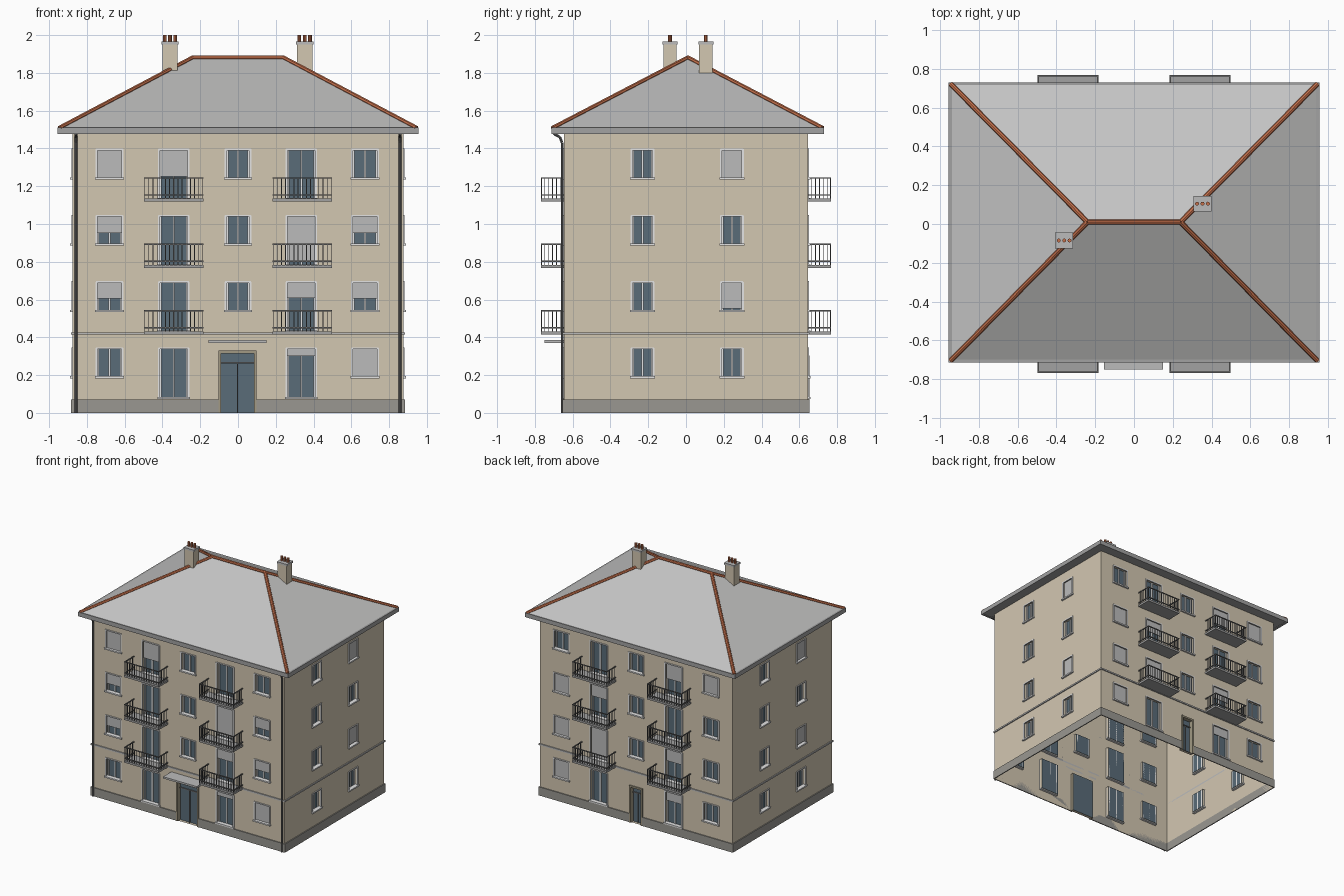
import bpy, bmesh, math
from mathutils import Matrix, Vector

cube = bpy.data.objects.get("Cube")
if cube:
    bpy.data.objects.remove(cube, do_unlink=True)


def material(name, r, g, b):
    m = bpy.data.materials.new(name)
    m.use_nodes = True
    m.diffuse_color = (r, g, b, 1)
    m.node_tree.nodes["Principled BSDF"].inputs["Base Color"].default_value = (r, g, b, 1)
    return m


PLASTER = material("beige plaster", 0.65, 0.57, 0.44)
PLINTH = material("plinth grey", 0.32, 0.31, 0.285)
ROOF = material("roof grey", 0.55, 0.55, 0.545)
CLAY = material("clay orange", 0.55, 0.16, 0.07)
GLASS = material("blue grey glass", 0.10, 0.15, 0.19)
SHUTTER = material("shutter grey", 0.50, 0.50, 0.50)
WHITE = material("frame white", 0.78, 0.78, 0.78)
METAL = material("dark metal", 0.16, 0.16, 0.16)
CONCRETE = material("concrete grey", 0.36, 0.36, 0.36)
DOOR = material("door surround", 0.36, 0.32, 0.23)

HX, HY = 0.875, 0.645       # half size of the walls
FLOOR = 0.351               # storey height
EAVE = 1.48


class Part:
    """A mesh object gathered from boxes, quads and rods."""
    def __init__(self, name, mat, matrix=Matrix()):
        self.name, self.mat, self.matrix, self.bm = name, mat, matrix, bmesh.new()

    def box(self, x0, x1, y0, y1, z0, z1):
        m = Matrix.Translation(((x0 + x1) / 2, (y0 + y1) / 2, (z0 + z1) / 2))
        bmesh.ops.create_cube(self.bm, size=1, matrix=m @ Matrix.Diagonal((x1 - x0, y1 - y0, z1 - z0, 1)))

    def quad(self, *pts):
        self.bm.faces.new([self.bm.verts.new(p) for p in pts])

    def rod(self, a, b, radius, sides=8):
        a, b = Vector(a), Vector(b)
        m = Matrix.Translation((a + b) / 2) @ (b - a).to_track_quat("Z", "Y").to_matrix().to_4x4()
        bmesh.ops.create_cone(self.bm, cap_ends=True, segments=sides, radius1=radius,
                              radius2=radius, depth=(b - a).length, matrix=m)

    def done(self):
        if not self.bm.faces:
            return
        mesh = bpy.data.meshes.new(self.name)
        self.bm.to_mesh(mesh)
        self.bm.free()
        mesh.materials.append(self.mat)
        obj = bpy.data.objects.new(self.name, mesh)
        obj.matrix_world = self.matrix
        bpy.context.collection.objects.link(obj)


def facade(side, angle, half, depth, columns, door=None, balconies=False):
    """One wall facing local -y. Columns: (centre, width, sill, closed part per storey)."""
    turn = Matrix.Rotation(math.radians(angle), 4, "Z")
    names = dict(wall=PLASTER, plinth=PLINTH, belt=SHUTTER, glass=GLASS, shutters=SHUTTER,
                 window_frames=WHITE, door_frame=DOOR, balcony_slabs=CONCRETE, railings=METAL)
    p = {n: Part(side + "_" + n, m, turn) for n, m in names.items()}
    y = -depth

    openings = []
    for u, w, sill, closed in columns:
        for storey, c in enumerate(closed):
            if c is not None:
                z = storey * FLOOR
                openings.append((u - w / 2, u + w / 2, z + sill, z + 0.343, c))
    holes = [o[:4] for o in openings] + ([door] if door else [])

    # wall surface with openings and their reveals
    us = sorted({-half, half, *(h[0] for h in holes), *(h[1] for h in holes)})
    zs = sorted({0, EAVE, *(h[2] for h in holes), *(h[3] for h in holes)})
    for a, b in zip(us, us[1:]):
        for c, d in zip(zs, zs[1:]):
            mu, mz = (a + b) / 2, (c + d) / 2
            if not any(h[0] < mu < h[1] and h[2] < mz < h[3] for h in holes):
                p["wall"].quad((a, y, c), (b, y, c), (b, y, d), (a, y, d))
    r = y + 0.025
    for a, b, c, d in holes:
        ring = [(a, c), (b, c), (b, d), (a, d)]
        for (u0, z0), (u1, z1) in zip(ring, ring[1:] + ring[:1]):
            p["wall"].quad((u0, y, z0), (u0, r, z0), (u1, r, z1), (u1, y, z1))
        p["glass"].quad((a, r, c), (b, r, c), (b, r, d), (a, r, d))

    # window surrounds, sashes, sills and roller shutters
    for a, b, c, d, closed in openings:
        f, t, mid = p["window_frames"], 0.008, (a + b) / 2
        for lo, hi in ((a - 0.003, a + t), (b - t, b + 0.003)):
            f.box(lo, hi, y - 0.006, y + 0.003, c, d)
        f.box(a, b, y - 0.006, y + 0.003, d - 0.006, d + 0.003)
        f.box(a - 0.006, b + 0.006, y - 0.014, y + 0.02, c - 0.007, c + 0.004)
        f.box(mid - 0.005, mid + 0.005, r - 0.008, r, c, d)
        for lo, hi in ((a + t, a + 2 * t), (b - 2 * t, b - t)):
            f.box(lo, hi, r - 0.008, r, c, d)
        if closed:
            p["shutters"].box(a + t, b - t, y + 0.006, y + 0.010, d - closed * (d - c), d - 0.006)

    # entrance frame, leaves and transom
    if door:
        a, b, c, d = door
        f, mid = p["door_frame"], (a + b) / 2
        f.box(a - 0.004, a + 0.01, y - 0.01, r, c, d)
        f.box(b - 0.01, b + 0.004, y - 0.01, r, c, d)
        f.box(a - 0.004, b + 0.004, y - 0.01, r, d - 0.01, d + 0.004)
        p["railings"].box(a + 0.01, b - 0.01, r - 0.008, r, d - 0.063, d - 0.055)
        p["railings"].box(mid - 0.003, mid + 0.003, r - 0.008, r, c, d - 0.06)

    # plinth and belt course
    e = half + 0.008
    for lo, hi in ([(-e, door[0]), (door[1], e)] if door else [(-e, e)]):
        p["plinth"].box(lo, hi, y - 0.008, y, 0, 0.07)
    p["belt"].box(-e, e, y - 0.008, y, 0.414, 0.426)

    # balconies with barred railings
    if balconies:
        for u in (-0.34, 0.34):
            for storey in (1, 2, 3):
                z, w, out = storey * FLOOR + 0.065, 0.157, -0.768
                s = p["railings"]
                p["balcony_slabs"].box(u - w, u + w, out, y, z, z + 0.016)
                for h in (0.032, 0.122):
                    s.box(u - w, u + w, out, out + 0.007, z + h, z + h + 0.007)
                    for x in (u - w, u + w - 0.007):
                        s.box(x, x + 0.007, out, y, z + h, z + h + 0.007)
                n = 14
                for i in range(n + 1):
                    x = u - w + 0.003 + i * (2 * w - 0.006) / n
                    s.box(x - 0.002, x + 0.002, out + 0.001, out + 0.005, z + 0.012, z + 0.125)
                for i in range(1, 6):
                    v = out + i * (y - out) / 6
                    for x in (u - w + 0.003, u + w - 0.003):
                        s.box(x - 0.002, x + 0.002, v - 0.002, v + 0.002, z + 0.012, z + 0.125)
    for part in p.values():
        part.done()


WIN, FRENCH = (0.143, 0.19), (0.16, 0.08)
OPEN = [0, 0, 0, 0]
MIDDLE = (0, 0.135, 0.19, [None, 0, 0, 0])
facade("front", 0, HX, HY, [
    (-0.68, *WIN, [0, 0.57, 0.6, 1]), (-0.34, *FRENCH, [0, 0, 0, 0.55]), MIDDLE,
    (0.335, *FRENCH, [0.16, 0.33, 0.93, 0]), (0.672, *WIN, [0.96, 0.57, 0.6, 0])],
    (-0.1, 0.095, 0, 0.325), True)
facade("back", 180, HX, HY, [
    (-0.68, *WIN, [1, 1, 1, 0]), (-0.34, *FRENCH, [0, 0.95, 0.4, 0]), MIDDLE,
    (0.34, *FRENCH, [0.3, 0.4, 0, 0.5]), (0.68, *WIN, [0, 0, 0, 1])],
    (-0.055, 0.055, 0, 0.3), True)
for side, angle in (("right_hand", 90), ("left_hand", -90)):
    facade(side, angle, HY, HX, [(-0.23, 0.12, 0.19, OPEN), (0.243, 0.12, 0.19, [0, 0.92, 0, 1])])

# canopy over the entrance
canopy = Part("entrance_canopy", SHUTTER)
canopy.box(-0.155, 0.15, -0.75, -HY, 0.37, 0.385)
canopy.done()

# hipped roof
RX, RY0, RY1, RZ = 0.945, -0.705, 0.722, 1.508
corners = [Vector(c) for c in ((-RX, RY0, RZ), (RX, RY0, RZ), (RX, RY1, RZ), (-RX, RY1, RZ))]
ridge = [Vector((-0.24, 0.01, 1.88)), Vector((0.24, 0.01, 1.88))]
roof = Part("hipped_roof", ROOF)
c = corners
roof.quad(c[0], c[1], ridge[1], ridge[0])
roof.quad(c[2], c[3], ridge[0], ridge[1])
roof.quad(c[1], c[2], ridge[1])
roof.quad(c[3], c[0], ridge[0])
roof.done()

# eave slab and gutters
eave = Part("eave_slab", CONCRETE)
eave.box(-RX, RX, RY0, RY1, EAVE, RZ - 0.002)
eave.done()
gutter = Part("gutters", CONCRETE)
for lo, hi in ((RY0 - 0.008, RY0 + 0.006), (RY1 - 0.006, RY1 + 0.008)):
    gutter.box(-RX - 0.01, RX + 0.01, lo, hi, EAVE - 0.004, RZ + 0.003)
for s in (-1, 1):
    gutter.box(s * RX - 0.01, s * RX + 0.01, RY0, RY1, EAVE - 0.004, RZ + 0.003)
gutter.done()

# ridge and hip tiles
tiles = Part("ridge_tiles", CLAY)
tiles.rod(ridge[0], ridge[1], 0.013)
for corner, top in zip(corners, (0, 1, 1, 0)):
    tiles.rod(corner, ridge[top], 0.013)
tiles.done()

# chimneys with caps and pots
for name, x, y in (("right", -0.36, -0.085), ("left", 0.353, 0.105)):
    stack = Part(name + "_chimney", PLASTER)
    stack.box(x - 0.041, x + 0.041, y - 0.035, y + 0.035, 1.76, 1.955)
    stack.done()
    cap = Part(name + "_chimney_cap", SHUTTER)
    cap.box(x - 0.046, x + 0.046, y - 0.04, y + 0.04, 1.95, 1.965)
    cap.done()
    pots = Part(name + "_chimney_pots", CLAY)
    for dx in (-0.028, 0, 0.028):
        pots.rod((x + dx, y, 1.96), (x + dx, y, 2.0), 0.01, 10)
    pots.done()

# downpipes at the front corners
pipes = Part("downpipes", METAL)
for s in (-1, 1):
    x = s * 0.858
    path = [(x, -0.656, 0), (x, -0.656, 1.43), (x, -0.668, 1.46), (x, -0.70, 1.478)]
    for a, b in zip(path, path[1:]):
        pipes.rod(a, b, 0.007)
pipes.done()
